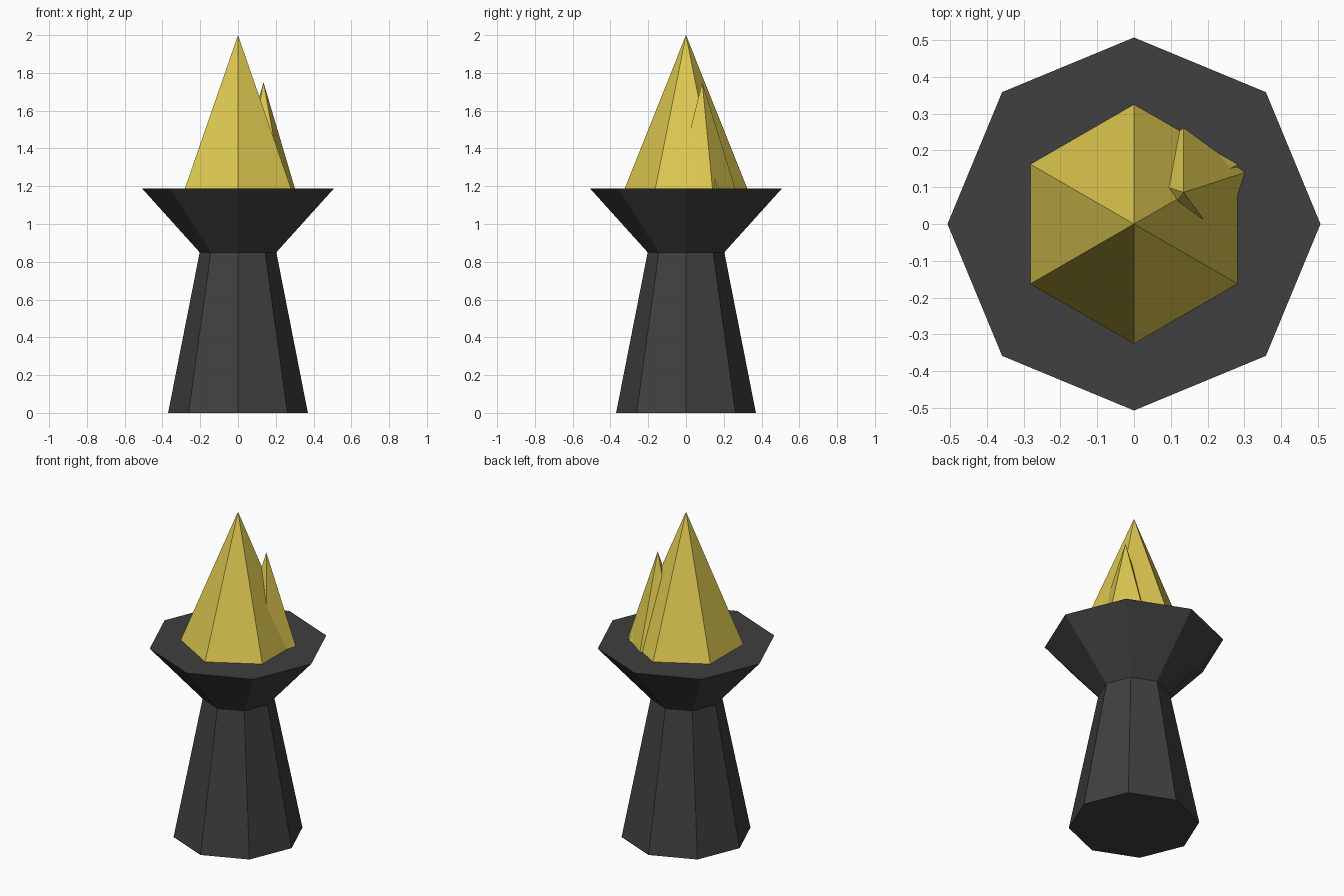
import bpy, bmesh
from math import cos, sin, pi

cube = bpy.data.objects.get("Cube")
if cube:
    bpy.data.objects.remove(cube, do_unlink=True)


def make_material(name, rgb):
    mat = bpy.data.materials.new(name)
    mat.use_nodes = True
    mat.diffuse_color = (*rgb, 1)
    bsdf = next(n for n in mat.node_tree.nodes if n.type == 'BSDF_PRINCIPLED')
    bsdf.inputs["Base Color"].default_value = (*rgb, 1)
    return mat


def faceted(name, sides, profile, mat, center=(0, 0)):
    """Solid with a regular cross-section, one corner on +y; radius 0 makes a tip."""
    bm = bmesh.new()
    rings = []
    for radius, z in profile:
        count = sides if radius else 1
        angles = [pi / 2 + 2 * pi * i / sides for i in range(count)]
        rings.append([bm.verts.new((center[0] + radius * cos(a),
                                    center[1] + radius * sin(a), z)) for a in angles])
    for low, high in zip(rings, rings[1:]):
        for i in range(sides):
            j = (i + 1) % sides
            top = [high[j], high[i]] if len(high) > 1 else [high[0]]
            bm.faces.new([low[i], low[j]] + top)
    for ring in (rings[0], rings[-1]):
        if len(ring) > 1:
            bm.faces.new(ring)
    bmesh.ops.recalc_face_normals(bm, faces=bm.faces)
    mesh = bpy.data.meshes.new(name)
    bm.to_mesh(mesh)
    bm.free()
    mesh.materials.append(mat)
    obj = bpy.data.objects.new(name, mesh)
    bpy.context.collection.objects.link(obj)
    return obj


iron = make_material("dark iron", (0.05, 0.05, 0.05))
flame = make_material("flame yellow", (0.73, 0.58, 0.08))

# Tapered pedestal and flared bowl
NECK, RIM = 0.85, 1.187
faceted("pedestal", 8, [(0.37, 0), (0.203, NECK)], iron)
faceted("bowl", 8, [(0.203, NECK), (0.507, RIM)], iron)

# Large flame with a smaller tongue beside it
faceted("main_flame", 6, [(0.325, RIM), (0, 2)], flame)
faceted("side_flame", 5, [(0.175, RIM), (0, 1.75)], flame, center=(0.135, 0.086))
